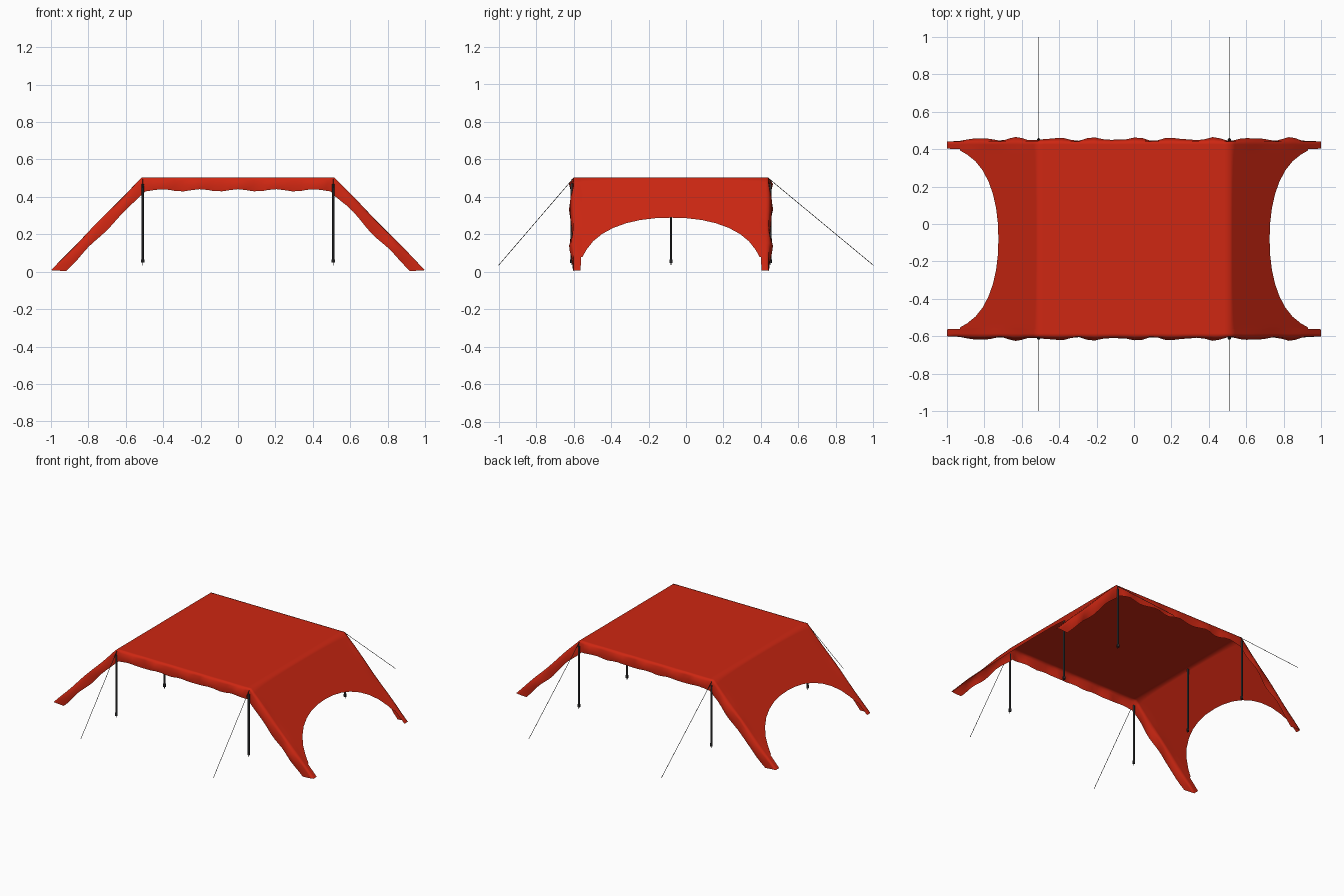
import bpy, math
from mathutils import Vector

cube = bpy.data.objects.get("Cube")
if cube:
    bpy.data.objects.remove(cube, do_unlink=True)


def material(name, rgb):
    m = bpy.data.materials.new(name)
    m.use_nodes = True
    m.diffuse_color = (*rgb, 1)
    bsdf = m.node_tree.nodes["Principled BSDF"]
    bsdf.inputs["Base Color"].default_value = (*rgb, 1)
    bsdf.inputs["Roughness"].default_value = 0.8
    return m


RED = material("red fabric", (0.62, 0.02, 0.006))
BLACK = material("black metal", (0.03, 0.03, 0.032))
GREY = material("dark rope", (0.04, 0.04, 0.04))

MID_Y, HALF_Y = -0.08, 0.52     # canopy centre line and half depth
ROOF_X, ROOF_Z = 0.515, 0.503   # roof edge
ARCH = 0.48                     # half width of the end openings


def lerp(a, b, t):
    return a + (b - a) * t


def end_reach(w):
    """How far out the sloping end reaches at depth w from the centre line."""
    r = abs(w) / ARCH
    if r > 1.001:
        return 1.0
    return min(0.93, 1 - 0.275 * max(0, 1 - r ** 2.2) ** (1 / 2.2))


def canopy_point(row, w, drop, bulge):
    """row: -1..1 is the roof, beyond that the slopes (up to +-2)."""
    side = -1 if row < 0 else 1
    a = abs(row)
    if a <= 1:
        outer = Vector((ROOF_X * a, ROOF_Z))
        inner = Vector((0.495 * a, 0.435))
    else:
        t = (a - 1) * (end_reach(w) - ROOF_X) / (1 - ROOF_X)
        outer = Vector((lerp(ROOF_X, 1, t), lerp(ROOF_Z, 0.008, t)))
        inner = Vector((lerp(0.495, 0.92, t), lerp(0.435, 0.003, t)))
    p = outer.lerp(inner, drop)
    x = side * p.x
    fade = min(1, (2 - a) * 4)
    # gathered, rippled edge
    ripple = math.sin(x * 30 + 1.5) + 0.5 * math.sin(x * 47)
    y = MID_Y + w + math.copysign(bulge * (0.9 + 0.45 * ripple) * (0.3 + 0.7 * fade), w)
    edge = max(0, abs(w) / HALF_Y - 0.9) * 10
    z = p.y + fade * (0.003 * edge * math.sin(x * 23) * (a > 1)
                      + 0.006 * drop * math.cos(x * 31))
    return (x, y, max(0, z))


# Canopy: one sheet with flat roof, sloping arched ends and a hanging hem
roof_rows = [i / 12 for i in range(12)] + [0.94, 1]
slope_rows = [1.05] + [1 + i / 14 for i in range(2, 15)]
half_rows = roof_rows + slope_rows
rows = [-r for r in reversed(half_rows[1:])] + half_rows

sheet = [(ARCH * math.sin(math.radians(10 * k)), 0, 0) for k in range(10)]
hem = [(ARCH + 0.003, 0, 0), (0.505, 0, 0), (HALF_Y, 0, 0), (HALF_Y, 0.2, 0.007),
       (HALF_Y, 0.55, 0.016), (HALF_Y, 1, 0.012)]
half_cols = sheet + hem
cols = [(-w, d, b) for w, d, b in reversed(half_cols[1:])] + half_cols

verts = [canopy_point(r, *c) for r in rows for c in cols]
n = len(cols)
faces = [(i * n + j, (i + 1) * n + j, (i + 1) * n + j + 1, i * n + j + 1)
         for i in range(len(rows) - 1) for j in range(n - 1)]
mesh = bpy.data.meshes.new("canopy")
mesh.from_pydata(verts, [], faces)
mesh.materials.append(RED)
mesh.shade_smooth()
canopy = bpy.data.objects.new("canopy", mesh)
bpy.context.collection.objects.link(canopy)


def rod(name, start, end, radius, mat, sides=12):
    a, b = Vector(start), Vector(end)
    bpy.ops.mesh.primitive_cylinder_add(vertices=sides, radius=radius,
                                        depth=(b - a).length, location=(a + b) / 2)
    ob = bpy.context.object
    ob.name = name
    ob.rotation_euler = (b - a).to_track_quat("Z", "Y").to_euler()
    ob.data.materials.append(mat)
    bpy.ops.object.shade_smooth_by_angle()
    return ob


for side, sx in (("left", 1), ("right", -1)):
    x = sx * 0.51
    # Poles with feet and ground spikes, three along each roof edge
    for place, y in (("front", -0.61), ("middle", MID_Y), ("back", 0.45)):
        label = f"{place}_{side}"
        top = 0.5 if place == "middle" else 0.47
        rod(label + "_pole", (x, y, 0.06), (x, y, top), 0.0065, BLACK)
        rod(label + "_foot", (x, y, 0.048), (x, y, 0.066), 0.009, BLACK)
        rod(label + "_spike", (x, y, 0.035), (x, y, 0.05), 0.002, BLACK, 6)
        if place != "middle":
            rod(label + "_tip", (x, y, 0.46), (x, y, 0.495), 0.002, BLACK, 6)
    # Guy ropes
    for place, y, far in (("front", -0.605, -1), ("back", 0.445, 1)):
        rod(f"{place}_{side}_rope", (x, y, 0.495), (x, far, 0.035), 0.0015, GREY, 6)
